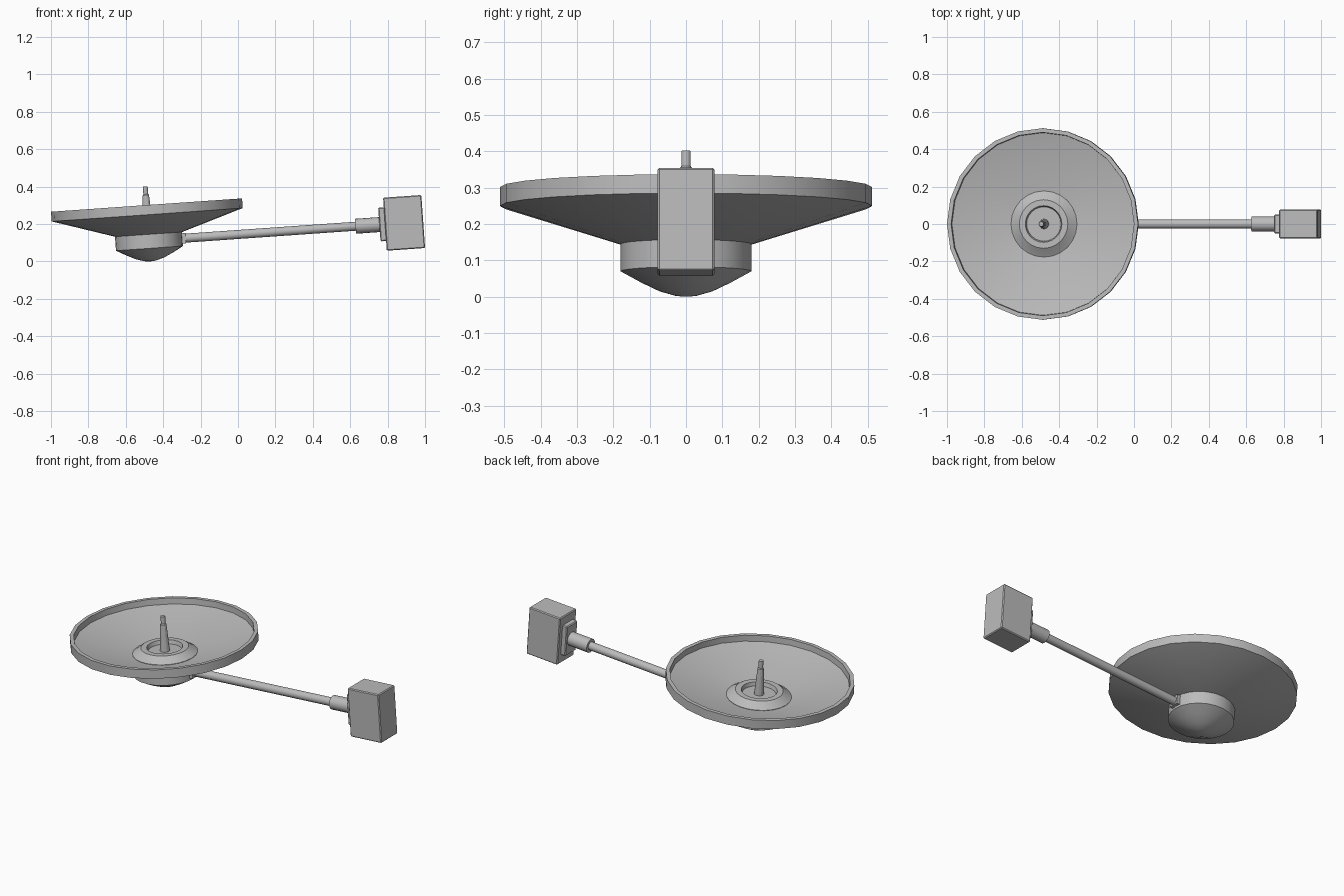
import bpy, bmesh, math
from mathutils import Matrix, Vector

if "Cube" in bpy.data.objects:
    bpy.data.objects.remove(bpy.data.objects["Cube"], do_unlink=True)

# The whole assembly leans back slightly about the y axis
FRAME = Matrix.Translation((-0.468, 0, 0)) @ Matrix.Rotation(math.radians(-4), 4, 'Y')
ALONG_X = Matrix.Rotation(math.radians(90), 4, 'Y')

grey = bpy.data.materials.new("plain grey")
grey.use_nodes = True
grey.diffuse_color = (0.5, 0.5, 0.5, 1)
grey.node_tree.nodes["Principled BSDF"].inputs["Base Color"].default_value = (0.5, 0.5, 0.5, 1)


def finish(name, bm, smooth=True):
    bmesh.ops.recalc_face_normals(bm, faces=bm.faces)
    mesh = bpy.data.meshes.new(name)
    bm.to_mesh(mesh)
    bm.free()
    mesh.materials.append(grey)
    if smooth:
        mesh.shade_smooth()
        mesh.set_sharp_from_angle(angle=math.radians(25))
    obj = bpy.data.objects.new(name, mesh)
    obj.matrix_world = FRAME
    bpy.context.collection.objects.link(obj)
    return obj


def lathe(name, profile, sides=24, place=Matrix()):
    """Spin (radius, height) points about z, then place the result."""
    bm = bmesh.new()
    verts = [bm.verts.new((r, 0, z)) for r, z in profile]
    edges = [bm.edges.new(p) for p in zip(verts, verts[1:])]
    bmesh.ops.spin(bm, geom=verts + edges, cent=(0, 0, 0), axis=(0, 0, 1),
                   angle=math.tau, steps=sides, use_duplicate=False)
    bmesh.ops.remove_doubles(bm, verts=bm.verts, dist=0.0005)
    bmesh.ops.transform(bm, matrix=place, verts=bm.verts)
    return finish(name, bm)


def box(name, centre, size, bevel=0.0):
    bm = bmesh.new()
    bmesh.ops.create_cube(bm, size=1, matrix=Matrix.Translation(centre) @ Matrix.Diagonal((*size, 1)))
    if bevel:
        bmesh.ops.bevel(bm, geom=bm.edges[:], offset=bevel, segments=1, affect='EDGES')
    return finish(name, bm, smooth=False)


def rod(name, start, end, radius, sides=16):
    """Closed cylinder along the arm axis."""
    length = end - start
    place = Matrix.Translation((start, 0, ARM_Z)) @ ALONG_X
    return lathe(name, [(0, 0), (radius, 0), (radius, length), (0, length)], sides, place)


ARM_Z = 0.111

# Rounded hub under the dish
lathe("hub", [(0, 0), (0.03, 0.003), (0.075, 0.016), (0.125, 0.040), (0.18, 0.070),
              (0.18, 0.150), (0, 0.150)])

# Shallow conical dish with an upright rim
lathe("dish", [(0, 0.145), (0.18, 0.145), (0.512, 0.250), (0.512, 0.302), (0.490, 0.302),
               (0.488, 0.267), (0.170, 0.186), (0, 0.186)])

# Raised collar and recessed seat in the middle of the bowl
lathe("collar", [(0.177, 0.180), (0.177, 0.190), (0.165, 0.197), (0.130, 0.222),
                 (0.098, 0.222), (0.092, 0.200), (0, 0.200)])

# Tapered mast with a slim tip
lathe("mast", [(0, 0.195), (0.027, 0.195), (0.017, 0.355), (0.013, 0.360),
               (0.013, 0.402), (0, 0.402)], 12)

# Boom from the hub to the end box
box("boom_bracket", (0.182, 0, ARM_Z), (0.03, 0.06, 0.056))
rod("boom", 0.17, 1.12, 0.024)
rod("boom_sleeve", 1.107, 1.24, 0.040)
box("mounting_plate", (1.252, 0, ARM_Z), (0.035, 0.10, 0.18), 0.005)
box("end_box", (1.367, 0, ARM_Z), (0.205, 0.156, 0.284), 0.005)
